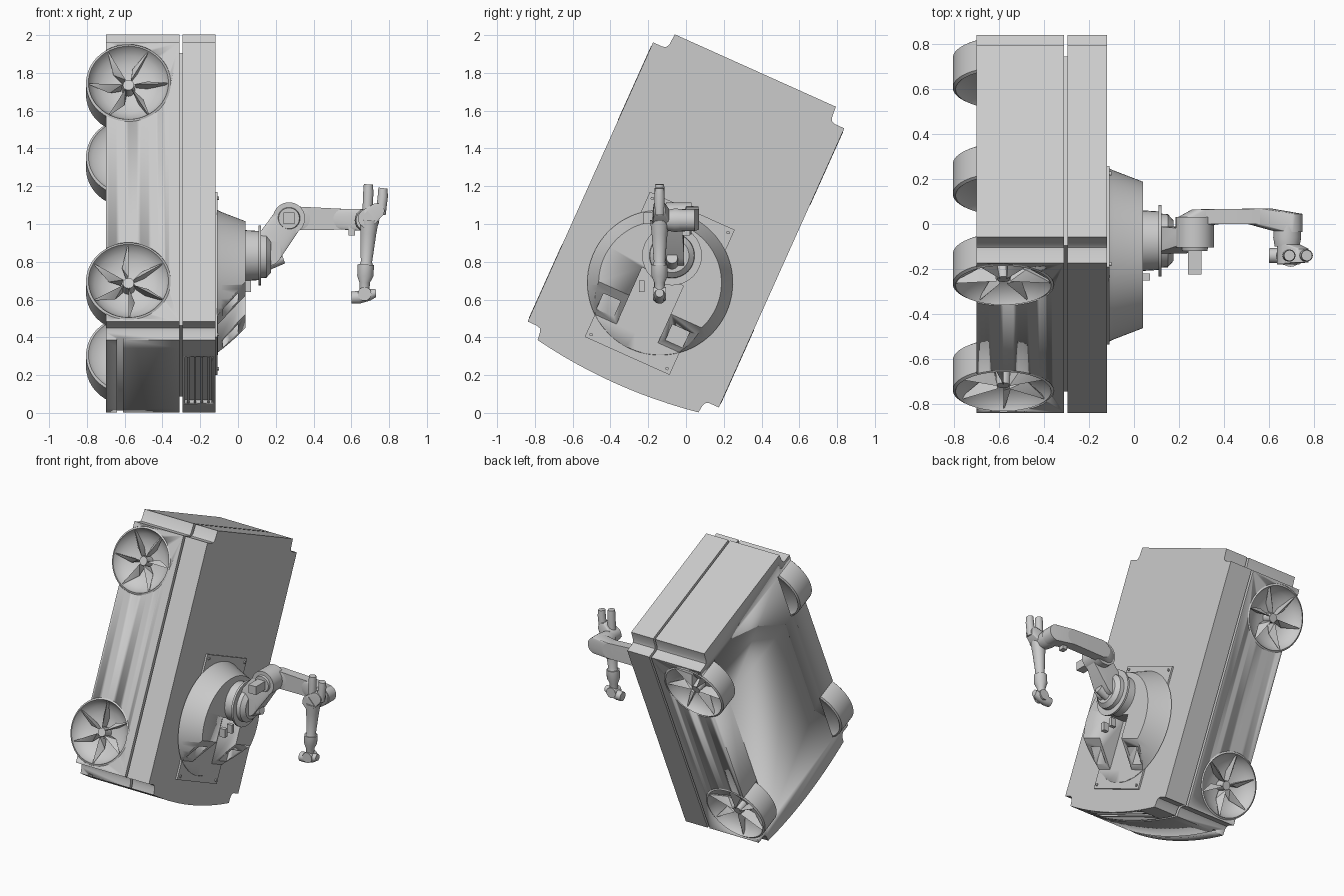
import bpy, bmesh, math
from mathutils import Matrix, Vector

old = bpy.data.objects.get("Cube")
if old:
    bpy.data.objects.remove(old, do_unlink=True)

mat = bpy.data.materials.new("plain grey")
mat.use_nodes = True
GREY = (0.6, 0.6, 0.6, 1)
mat.diffuse_color = GREY
mat.node_tree.nodes["Principled BSDF"].inputs["Base Color"].default_value = GREY

# Chassis space: X = robot up, Y = robot width, Z = robot length
TILT = Matrix.Translation((0, 0, 0.995)) @ Matrix.Rotation(math.radians(-24.2), 4, 'X')
WORLD = Matrix.Identity(4)


def make(name, bm, space=WORLD, smooth=True):
    bmesh.ops.recalc_face_normals(bm, faces=bm.faces)
    me = bpy.data.meshes.new(name)
    bm.to_mesh(me)
    bm.free()
    me.transform(space)
    me.materials.append(mat)
    ob = bpy.data.objects.new(name, me)
    bpy.context.collection.objects.link(ob)
    if smooth:
        bpy.ops.object.select_all(action='DESELECT')
        ob.select_set(True)
        bpy.context.view_layer.objects.active = ob
        bpy.ops.object.shade_smooth_by_angle(angle=math.radians(35))
    return ob


def prism(name, pts, x0, x1, space=TILT):
    bm = bmesh.new()
    face = bm.faces.new([bm.verts.new((x0, y, z)) for y, z in pts])
    ext = bmesh.ops.extrude_face_region(bm, geom=[face])
    bmesh.ops.translate(bm, vec=(x1 - x0, 0, 0),
                        verts=[v for v in ext["geom"] if isinstance(v, bmesh.types.BMVert)])
    return make(name, bm, space)


def box(name, lo, hi, space=WORLD):
    return prism(name, [(lo[1], lo[2]), (hi[1], lo[2]), (hi[1], hi[2]), (lo[1], hi[2])],
                 lo[0], hi[0], space)


def tube(name, rings, space=WORLD, sides=32):
    """Capped tube through (point, radius) rings, square to its first span."""
    pts = [Vector(p) for p, r in rings]
    q = (pts[1] - pts[0]).to_track_quat('Z', 'Y')
    bm = bmesh.new()
    loops = []
    for p, (_, r) in zip(pts, rings):
        loops.append([bm.verts.new(p + q @ Vector((r * math.cos(a), r * math.sin(a), 0)))
                      for a in (math.tau * i / sides for i in range(sides))])
    for a, b in zip(loops, loops[1:]):
        for i in range(sides):
            j = (i + 1) % sides
            bm.faces.new((a[i], a[j], b[j], b[i]))
    bm.faces.new(loops[0])
    bm.faces.new(loops[-1])
    return make(name, bm, space)


def hull(name, pts, space=WORLD):
    bm = bmesh.new()
    for p in pts:
        bm.verts.new(p)
    bmesh.ops.convex_hull(bm, input=bm.verts)
    return make(name, bm, space)


def disc(c, r, y0, y1, n=24):
    """Points of a disc whose axis runs along y."""
    return [(c[0] + r * math.cos(math.tau * i / n), y, c[1] + r * math.sin(math.tau * i / n))
            for i in range(n) for y in (y0, y1)]


def cut(ob, cutters):
    for c in cutters:
        c.hide_render = True
        m = ob.modifiers.new("cut", 'BOOLEAN')
        m.operation, m.solver, m.object = 'DIFFERENCE', 'EXACT', c
        bpy.context.view_layer.objects.active = ob
        bpy.ops.object.modifier_apply(modifier=m.name)
    for c in cutters:
        bpy.data.objects.remove(c, do_unlink=True)


# Chassis outline with filleted corner notches and a bowed front end
corner = [(.555, .81), (.5, .81), (.482, .816), (.472, .835), (.467, .896)]
back = corner + [(-y, z) for y, z in reversed(corner)]
front = [(-y, -min(z, .878)) for y, z in corner]
bow = [(.467 * t / 6, -.918 + .04 * (t / 6) ** 2) for t in range(-5, 6)]
outline = back + front + bow + [(-y, z) for y, z in reversed(front)]
lower = prism("lower_body", outline, -.70, -.31)
upper = prism("upper_body", outline, -.295, -.12)
box("body_core", (-.32, -.46, -.79), (-.29, .46, .79), TILT)

# Front vents and slot
grille = box("grille_cutter", (-.28, -.3, -1), (-.14, .3, -.88), TILT)
cut(upper, [grille])
for i in range(4):
    x = -.27 + i * .036
    box("grille_slat", (x, -.3, -.9), (x + .012, .3, -.87), TILT)
slot = box("slot_cutter", (-.64, -.6, -1), (-.61, .6, -.865), TILT)

# Wheel wells
wells = [tube("well_cutter", [((-.58, s * .39, u), .224), ((-.58, s * .6, u), .224)], TILT, 64)
         for s in (-1, 1) for u in (-.575, .575)]
cut(lower, [slot] + wells)

# Dished wheels with six twisted spokes
dish = [(.001, .10), (.08, .095), (.14, .078), (.18, .05), (.205, .02), (.212, 0), (.2245, .008),
        (.2245, .152), (.212, .16), (.19, .14), (.12, .12), (.001, .115)]
for s in (-1, 1):
    for u in (-.575, .575):
        def at(d, dx=0, dz=0):
            return (-.58 + dx, s * (.557 - d), u + dz)
        bm = bmesh.new()
        vs = [bm.verts.new(at(d, r)) for r, d in dish]
        es = [bm.edges.new(p) for p in zip(vs, vs[1:])]
        bmesh.ops.spin(bm, geom=vs + es, cent=at(0), axis=(0, 1, 0), angle=math.tau,
                       steps=64, use_merge=True)
        bmesh.ops.remove_doubles(bm, verts=bm.verts, dist=.0005)
        make("wheel", bm, TILT)
        tube("wheel_hub", [(at(.1), .035), (at(.03), .03)], TILT, 12)
        for k in range(6):
            a = math.tau * k / 6 + (0 if u > 0 else math.pi / 6)
            blade = [(.03, 0, .02), (.208, 0, .01), (.205, .006, .014), (.10, .034, .06),
                     (.04, .01, .09), (.1, .004, .09), (.2, 0, .03)]
            hull("wheel_spoke", [at(d, r * math.cos(a) - w * math.sin(a),
                                    r * math.sin(a) + w * math.cos(a)) for r, w, d in blade], TILT)

# Arm mounting plate and bolts
box("mount_plate", (-.12, -.246, -.76), (-.108, .246, .082), TILT)
for y in (-.22, .22):
    for u in (-.735, .055):
        tube("plate_bolt", [((-.11, y, u), .009), ((-.1, y, u), .009)], TILT, 12)

# Horseshoe pedestal: cone with a slot and sloped, hollow ends
ped = tube("pedestal", [((-.11, 0, -.335), .385), ((-.09, 0, -.335), .375),
                        ((.04, 0, -.335), .325)], TILT, 96)
slope = hull("slope_cutter", [(x, y, z) for y in (-.5, .5) for x, z in
                              ((-.105, -.63), (.06, -.44), (.06, -.9), (-.105, -.9))], TILT)
gap = box("gap_cutter", (-.105, -.12, -.9), (.1, .12, -.30), TILT)
windows = [hull("window_cutter", [(x, s * .2 + y, z) for y in (-.05, .05) for x, z in
                                  ((-.08, -.7), (.0, -.7), (.0, -.42), (-.08, -.42))], TILT)
           for s in (-1, 1)]
cut(ped, [slope, gap] + windows)

# Arm base and turntable
BY, BZ = -.074, .833
tube("arm_base", [((.03, BY, BZ), .135), ((.11, BY, BZ), .13)])
tube("base_flange", [((.108, BY, BZ), .158), ((.122, BY, BZ), .158)])
tube("turntable", [((.12, BY, BZ), .12), ((.15, BY, BZ), .118), ((.175, BY, BZ), .09)])
for y, w in ((-.25, .03), (-.17, .025)):
    box("base_connector", (.03, y, .64), (.07, y + w, .70))
tube("base_motor", [((.12, BY, .78), .04), ((.24, BY, .82), .03)], sides=12)

# Shoulder
SX, SZ = .27, 1.03
hull("shoulder_bracket", disc((SX, SZ), .08, -.09, -.02) + disc((.15, .86), .085, -.13, -.01))
tube("shoulder_joint", [((SX, -.105, SZ), .085), ((SX, .03, SZ), .085)])
tube("shoulder_cover", [((SX, -.12, SZ), .055), ((SX, -.1, SZ), .06)])
box("shoulder_motor", (SX - .03, -.225, SZ - .03), (SX + .03, -.11, SZ + .03))

# Cranked upper arm
path = [((.25, SZ), .065, -.01, .025), ((.32, SZ), .062, .0, .065), ((.56, 1.025), .055, .0, .068),
        ((.69, 1.02), .058, -.035, .045)]
for (c0, r0, a0, b0), (c1, r1, a1, b1) in zip(path, path[1:]):
    hull("upper_arm", disc(c0, r0, a0, b0) + disc(c1, r1, a1, b1))

# Elbow
EX, FY = .68, -.14
tube("elbow_joint", [((EX, .0, 1.02), .058), ((EX, -.06, 1.02), .062), ((EX, -.10, 1.02), .055)])
box("elbow_stop", (.585, -.02, .94), (.62, .02, 1.0))
hull("elbow_body", disc((.685, 1.03), .05, -.175, -.09) + disc((.735, 1.07), .04, -.17, -.11))
hull("elbow_cap", [(.685 + dx, y, 1.015 + dz) for y in (-.18, -.17)
                   for dx, dz in ((.05, 0), (0, .055), (-.05, 0), (0, -.055))])

# Twin motors on the elbow
for x, lean, top in ((.685, .005, 1.21), (.755, .012, 1.19)):
    tube("elbow_motor", [((x, FY, 1.05), .027), ((x + lean, FY, top - .04), .027),
                         ((x + lean, FY, top), .024)], sides=16)

# Forearm and wrist
tube("forearm", [((.695, FY, 1.02), .05), ((.69, FY, .95), .042), ((.68, FY, .80), .03),
                 ((.678, FY, .77), .04)])
tube("wrist_collar", [((.677, FY, .785), .043), ((.674, FY, .725), .043), ((.67, FY, .69), .028),
                      ((.67, FY, .62), .026)])
tube("wrist_joint", [((.67, FY - .035, .63), .036), ((.67, FY + .035, .63), .036)])
tube("tool_body", [((.60, FY, .61), .032), ((.64, FY, .612), .034), ((.70, FY, .625), .03),
                   ((.73, FY, .635), .022)], sides=24)
